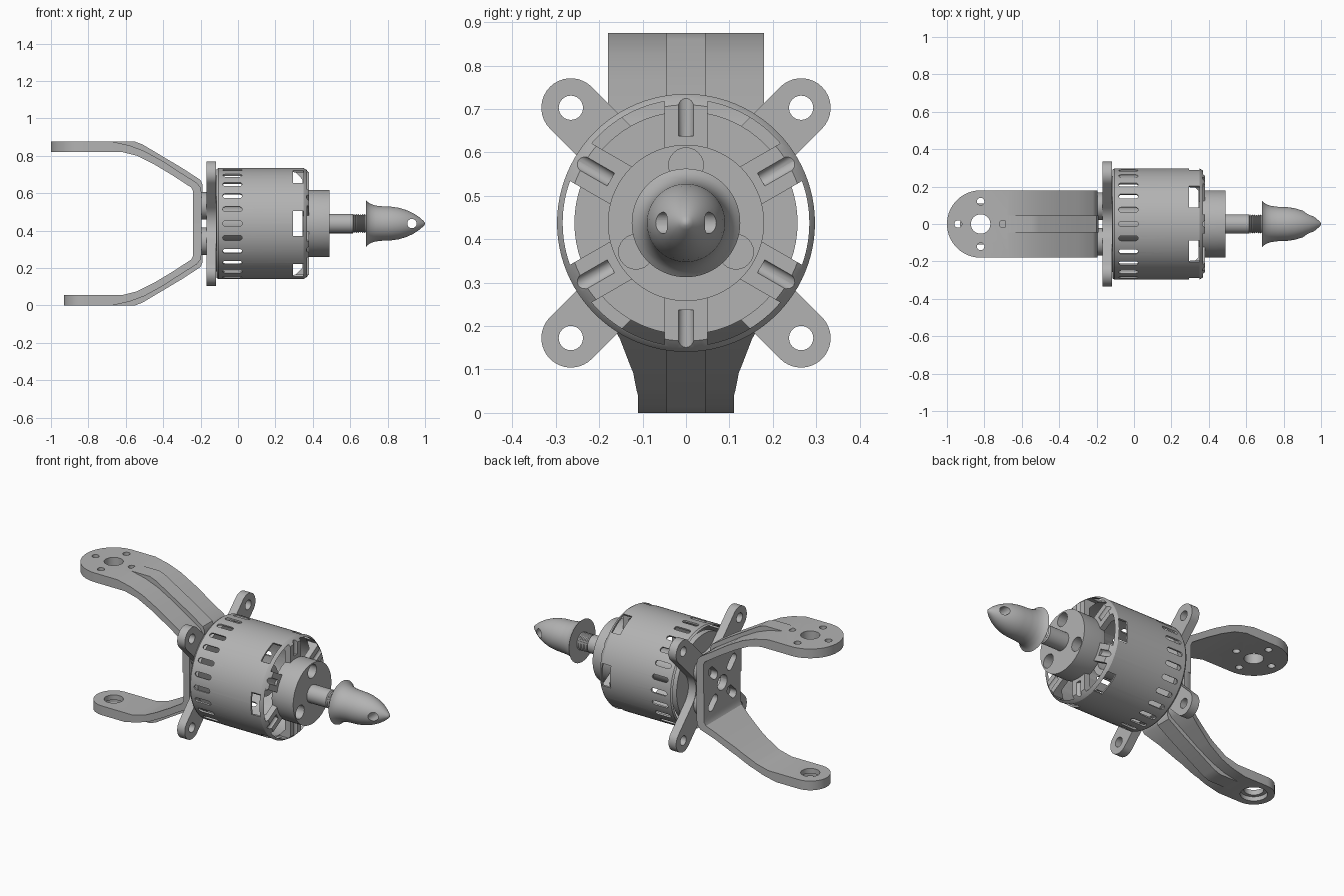
import bpy, bmesh
from math import pi, sin, cos, asin, radians
from mathutils import Matrix

cube = bpy.data.objects.get("Cube")
if cube:
    bpy.data.objects.remove(cube)

ZC = 0.4375  # height of the motor axis
MID = Matrix.Translation((0, 0, ZC))

metal = bpy.data.materials.new("grey_metal")
metal.use_nodes = True
metal.diffuse_color = (0.45, 0.45, 0.45, 1)
metal.node_tree.nodes["Principled BSDF"].inputs["Base Color"].default_value = (0.45, 0.45, 0.45, 1)


def arc(cx, cy, r, a0, a1, n=16):
    return [(cx + r * cos(radians(a0 + (a1 - a0) * i / n)),
             cy + r * sin(radians(a0 + (a1 - a0) * i / n))) for i in range(n + 1)]


def circle(cx, cy, r, n=32):
    return arc(cx, cy, r, 0, 360, n)[:-1]


def prism(bm, pts, a, b, axis, mat=Matrix()):
    """Extrude a flat outline from a to b along an axis."""
    place = {"x": lambda p, t: (t, p[0], p[1]),
             "y": lambda p, t: (p[0], t, p[1]),
             "z": lambda p, t: (p[0], p[1], t)}[axis]
    lo = [bm.verts.new(mat @ MV(place(p, a))) for p in pts]
    hi = [bm.verts.new(mat @ MV(place(p, b))) for p in pts]
    bm.faces.new(lo)
    bm.faces.new(hi)
    for i in range(len(pts)):
        j = (i + 1) % len(pts)
        bm.faces.new((lo[i], lo[j], hi[j], hi[i]))


def MV(t):
    return Matrix.Translation(t).to_translation()


def finish(bm, name):
    bmesh.ops.remove_doubles(bm, verts=bm.verts, dist=1e-5)
    bmesh.ops.recalc_face_normals(bm, faces=bm.faces)
    me = bpy.data.meshes.new(name)
    bm.to_mesh(me)
    bm.free()
    me.materials.append(metal)
    ob = bpy.data.objects.new(name, me)
    bpy.context.collection.objects.link(ob)
    return ob


def solid(name, *prisms):
    bm = bmesh.new()
    for p in prisms:
        prism(bm, *p)
    return finish(bm, name)


def lathe(name, profile, n=72, closed=False):
    """Spin an (x, radius) profile about the motor axis."""
    bm = bmesh.new()
    vs = [bm.verts.new((x, 0, r)) for x, r in profile]
    pairs = list(zip(vs, vs[1:])) + ([(vs[-1], vs[0])] if closed else [])
    es = [bm.edges.new(p) for p in pairs]
    bmesh.ops.spin(bm, geom=vs + es, cent=(0, 0, 0), axis=(1, 0, 0), angle=2 * pi, steps=n)
    bmesh.ops.remove_doubles(bm, verts=bm.verts, dist=1e-5)
    bm.transform(MID)
    return finish(bm, name)


def boolean(ob, tool, op="DIFFERENCE"):
    mod = ob.modifiers.new("cut", "BOOLEAN")
    mod.operation, mod.object, mod.solver = op, tool, "EXACT"
    dg = bpy.context.evaluated_depsgraph_get()
    me = bpy.data.meshes.new_from_object(ob.evaluated_get(dg))
    ob.modifiers.clear()
    ob.data = me
    bpy.data.objects.remove(tool)


def turned(deg):
    return MID @ Matrix.Rotation(radians(deg), 4, "X")


# Bracket: bent sheet arms with a raised rib, lower arm mirrored from the upper
SHEET = [(-1.01, .875), (-.67, .875), (-.58, .855), (-.5, .825), (-.4, .77), (-.3, .705),
         (-.22, .655), (-.2, .63), (-.195, .6), (-.195, ZC), (-.24, ZC), (-.24, .61),
         (-.25, .63), (-.35, .695), (-.45, .755), (-.54, .8), (-.62, .82), (-1.01, .82)]
RIB = [(-.69, .875), (-.55, .875), (-.51, .86), (-.3, .735), (-.2, .67), (-.19, .645),
       (-.19, .6), (-.21, .6), (-.24, .64), (-.4, .745), (-.5, .8), (-.62, .84)]
UPPER_PLAN = [(-.15, -.18), (-.15, .18)] + arc(-.82, 0, .18, 90, 270, 28)
LOWER_PLAN = ([(-.15, -.18), (-.15, .18), (-.22, .18), (-.3, .152), (-.42, .122), (-.53, .11)]
              + arc(-.82, 0, .11, 90, 270, 28) + [(-.53, -.11), (-.42, -.122), (-.3, -.152), (-.22, -.18)])
for name, plan, flip in (("upper", UPPER_PLAN, False), ("lower", LOWER_PLAN, True)):
    def side(pts):
        return [(x, 2 * ZC - z if flip else z) for x, z in pts]
    arm = solid(name + "_bracket_arm", (side(SHEET), -.2, .2, "y"))
    boolean(arm, solid("plan", (plan, -.1, 1, "z")), "INTERSECT")
    if flip:
        boolean(arm, solid("hole", (circle(-.82, 0, .052), -.1, .2, "z")))
        boolean(arm, solid("counterbore", (circle(-.82, 0, .072), -.1, .025, "z")))
    else:
        small = [(circle(-.82 + .12 * cos(k * pi / 2), .12 * sin(k * pi / 2), .02, 20), .7, 1, "z")
                 for k in range(4)]
        boolean(arm, solid("holes", (circle(-.82, 0, .052), .7, 1, "z"), *small))
    # centre hole and diagonal slots in the back plate
    slot = arc(.15, 0, .026, -90, 90, 10) + arc(.1, 0, .026, 90, 270, 10)
    slots = [(slot, -.3, -.1, "x", turned(45 + 90 * k)) for k in range(4)]
    boolean(arm, solid("slots", (circle(0, 0, .045), -.3, -.1, "x", MID), *slots))
    solid(name + "_bracket_rib", (side(RIB), -.045, .045, "y"))

# Standoffs between bracket and mount
for i in range(4):
    sy, sz = (-1, 1)[i % 2], (-1, 1)[i // 2]
    solid("standoff", (circle(.095 * sy, .095 * sz, .073), -.197, -.16, "x", MID))

# Cross mount: four rounded arms blended by fillets
W, FIL, REACH = .068, .12, .375
outline = []
for k in range(4):
    a = radians(45 + 90 * k)
    outline += arc(REACH * cos(a), REACH * sin(a), W, 90 * k - 45, 90 * k + 135, 18)
    b = radians(90 + 90 * k)
    d = (W + FIL) * 2 ** .5
    outline += arc(d * cos(b), d * sin(b), FIL, 90 * k + 315, 90 * k + 225, 12)
mount = solid("cross_mount", (outline, -.168, -.118, "x", MID))
boolean(mount, solid("mount_holes", *[(circle(REACH, 0, .028, 24), -.2, 0, "x", turned(45 + 90 * k))
                                      for k in range(4)]))

# Motor base plate and bearing tube
lathe("motor_base", [(-.118, 0), (-.118, .257), (-.085, .257), (-.085, .09), (.2, .09),
                     (.2, .055), (-.06, .055), (-.06, 0)])

# Motor can: thin wall with a spoked front cap
can = lathe("motor_can", [(-.105, .287), (-.115, .29), (-.105, .297), (.35, .297), (.365, .288),
                          (.38, .272), (.38, .1), (.345, .1), (.345, .24), (.3, .287)], 96, True)
vent = arc(.008, 0, .014, -90, 90, 6) + arc(-.068, 0, .014, 90, 270, 6)
boolean(can, solid("vents", *[(vent, .26, .34, "z", turned(15 * k)) for k in range(24)]))
H, R0, R1 = .05, .165, .284
a0, a1 = [30 - asin(H / r) * 180 / pi for r in (R0, R1)]
opening = arc(0, 0, R1, -a1, a1, 14) + arc(0, 0, R0, a0, -a0, 8)
boolean(can, solid("openings", *[(opening, .25, .45, "x", turned(60 * k)) for k in range(6)]))
window = [(.293, -.066), (.35, -.066), (.35, .066), (.293, .066)]
boolean(can, solid("windows", *[(window, .24, .34, "z", turned(30 + 60 * k)) for k in range(6)]))
groove = circle(.384, 0, .018, 16)
groove_spin = Matrix.Rotation(0, 4, "Z")
boolean(can, solid("grooves", *[(groove, .2, .34, "z", turned(60 * k) @ groove_spin) for k in range(6)]))

# Front hub with three recesses
hub = lathe("front_hub", [(.345, 0), (.345, .175), (.38, .18), (.49, .18), (.49, 0)])
boolean(hub, solid("recesses", *[(circle(0, .133, .04, 24), .4, .55, "x", turned(120 * k))
                                 for k in range(3)]))

# Shaft with a threaded end
thread = [(.62 + .005 * i, .051 if i % 2 else .044) for i in range(14)]
lathe("shaft", [(.48, 0), (.48, .052), (.615, .052)] + thread + [(.72, .048), (.72, 0)], 40)

# Spinner with a cross hole
spinner = lathe("spinner", [(.685, 0), (.685, .125), (.695, .114), (.71, .104), (.735, .096),
                            (.77, .092), (.82, .09), (.86, .084), (.9, .072), (.935, .056),
                            (.965, .037), (.99, .016), (.998, .007), (1, 0)])
boolean(spinner, solid("cross_hole", (circle(.93, 0, .025, 24), -.2, .2, "y", MID)))

# Smooth shading with sharp edges kept
bpy.ops.object.select_all(action="DESELECT")
for ob in bpy.context.collection.objects:
    if ob.type == "MESH" and ob.data.materials and ob.data.materials[0] == metal:
        ob.select_set(True)
        bpy.context.view_layer.objects.active = ob
bpy.ops.object.shade_smooth_by_angle(angle=radians(30))
